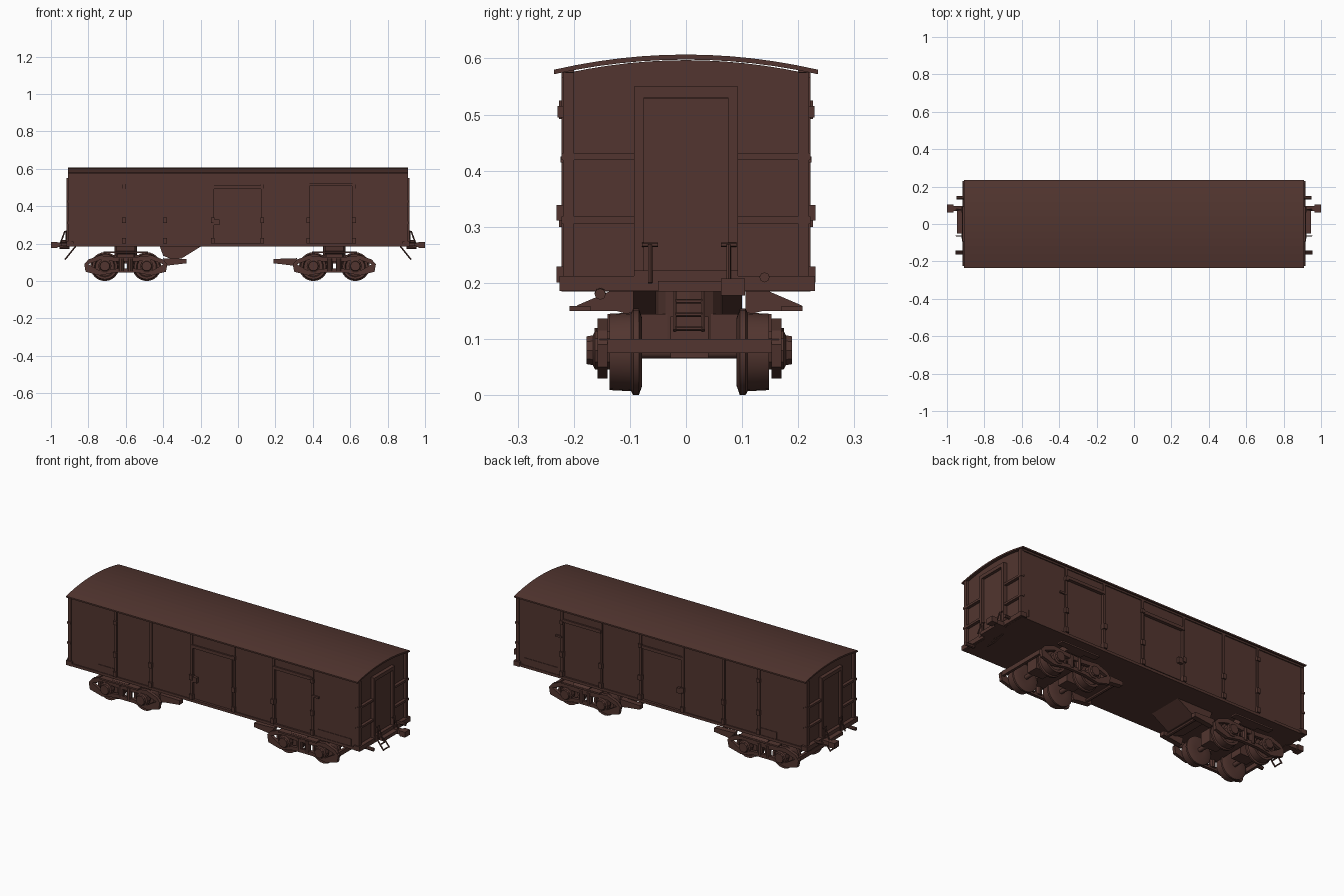
import bpy, bmesh, math
from mathutils import Vector, Matrix

if "Cube" in bpy.data.objects:
    bpy.data.objects.remove(bpy.data.objects["Cube"])

brown = bpy.data.materials.new("dark_brown_paint")
brown.diffuse_color = (0.084, 0.036, 0.029, 1)
brown.use_nodes = True
brown.node_tree.nodes["Principled BSDF"].inputs["Base Color"].default_value = brown.diffuse_color


def finish(name, bm):
    bmesh.ops.recalc_face_normals(bm, faces=bm.faces)
    me = bpy.data.meshes.new(name)
    bm.to_mesh(me)
    bm.free()
    me.materials.append(brown)
    ob = bpy.data.objects.new(name, me)
    bpy.context.collection.objects.link(ob)
    return ob


def box(name, x0, x1, y0, y1, z0, z1):
    bm = bmesh.new()
    size = (abs(x1 - x0), abs(y1 - y0), abs(z1 - z0))
    mid = Vector(((x0 + x1) / 2, (y0 + y1) / 2, (z0 + z1) / 2))
    bmesh.ops.create_cube(bm, size=1, matrix=Matrix.Translation(mid) @ Matrix.Diagonal((*size, 1)))
    return finish(name, bm)


def prism(name, pts, a, b, axis):
    """Extrude a profile from a to b: (y, z) points along x, or (x, z) points along y."""
    bm = bmesh.new()
    put = (lambda p, t: (t, p[0], p[1])) if axis == 'x' else (lambda p, t: (p[0], t, p[1]))
    lo = [bm.verts.new(put(p, a)) for p in pts]
    hi = [bm.verts.new(put(p, b)) for p in pts]
    bm.faces.new(lo)
    bm.faces.new(hi)
    for i in range(len(pts)):
        j = (i + 1) % len(pts)
        bm.faces.new((lo[i], lo[j], hi[j], hi[i]))
    return finish(name, bm)


def rod(name, p, q, r, n=8):
    p, q = Vector(p), Vector(q)
    bm = bmesh.new()
    m = Matrix.Translation((p + q) / 2) @ (q - p).to_track_quat('Z', 'Y').to_matrix().to_4x4()
    bmesh.ops.create_cone(bm, cap_ends=True, segments=n, radius1=r, radius2=r, depth=(q - p).length, matrix=m)
    return finish(name, bm)


def lathe_y(name, x, z, prof, n=24):
    """Spin (y, radius) points about an axis parallel to y."""
    bm = bmesh.new()
    rings = [[bm.verts.new((x + r * math.cos(2 * math.pi * k / n), y, z + r * math.sin(2 * math.pi * k / n)))
              for k in range(n)] for y, r in prof]
    for a, b in zip(rings, rings[1:]):
        for k in range(n):
            j = (k + 1) % n
            bm.faces.new((a[k], a[j], b[j], b[k]))
    bm.faces.new(rings[0])
    bm.faces.new(rings[-1])
    return finish(name, bm)


def arc(half, z_edge, z_top, n=12):
    pts = []
    for i in range(n + 1):
        t = -1 + 2 * i / n
        pts.append((half * t, z_top - (z_top - z_edge) * t * t))
    return pts


# body shell and curved roof
prism("body", [(0.208, 0.19), (-0.208, 0.19)] + arc(0.208, 0.575, 0.597), -0.895, 0.895, 'x')
prism("roof", arc(0.235, 0.580, 0.607) + arc(0.235, 0.572, 0.598)[::-1], -0.91, 0.91, 'x')
box("underframe", -0.905, 0.905, -0.222, 0.222, 0.185, 0.2)

# side walls: panels between ribs, doors set back
ribs = [-0.905, -0.61, -0.39, -0.135, 0.13, 0.375, 0.62, 0.905]
for s in (-1, 1):
    for i, (a, b) in enumerate(zip(ribs, ribs[1:])):
        if i == 3:      # middle door
            box("middle_door", a + .02, b - .02, s * .2, s * .211, .21, .49)
            box("middle_door_header", a, b, s * .2, s * .217, .51, .576)
            box("middle_door_rail", a, b, s * .2, s * .226, .492, .51)
            box("middle_door_handle", a + .005, a + .035, s * .2, s * .226, .30, .33)
        elif i == 5:    # end door
            box("end_side_door", a + .015, b - .015, s * .2, s * .212, .2, .505)
            box("end_door_header", a, b, s * .2, s * .217, .525, .576)
            box("end_door_rail", a, b, s * .2, s * .226, .508, .525)
        else:
            box("side_panel", a, b, s * .2, s * .216, .19, .576)
    for x in ribs[1:-1]:
        box("side_rib", x - .007, x + .007, s * .2, s * .222, .19, .577)
        for z in (0.325, 0.215):
            box("rib_bracket", x - .01, x + .01, s * .2, s * .231, z - .014, z + .014)
    for x in (-0.61, 0.13, 0.62):
        box("rib_hinge", x - .01, x + .01, s * .2, s * .229, .495, .515)
    box("eaves_strip", -.9, .9, s * .2, s * .222, .565, .58)
    box("low_plate", .65, .86, s * .2, s * .219, .2, .24)
    box("left_low_plate", -.72, -.62, s * .2, s * .219, .2, .24)
    box("grab_rail", .62, .66, s * .2, s * .224, .415, .425)

# end walls: corner posts, ribs, door frame and platform gear
for e in (-1, 1):
    X = lambda v: e * v
    for s in (-1, 1):
        box("corner_post", X(.89), X(.91), s * .2, s * .219, .2, .575)
        for z in (0.425, 0.312):
            box("end_rib", X(.89), X(.912), s * .09, s * .222, z - .006, z + .006)
        box("end_door_post", X(.89), X(.916), s * .075, s * .093, .2, .55)
        # triangular handrail and its foot
        y = .006 + s * .07
        rod("hand_rail", (X(.925), y, .268), (X(.95), y, .2), .004, 6)
        rod("hand_rail_post", (X(.92), y, .2), (X(.92), y, .268), .004, 6)
        rod("hand_rail_top", (X(.92), y - .014, .268), (X(.92), y + .014, .268), .004, 6)
    box("end_door_top", X(.89), X(.916), -.093, .093, .53, .55)
    box("end_door_sill", X(.89), X(.92), -.093, .093, .2, .222)
    box("end_door", X(.88), X(.9), -.075, .075, .22, .53)
    box("end_beam", X(.88), X(.918), -.225, .23, .186, .212)
    box("end_platform", X(.9), X(.947), -.05, .085, .185, .203)
    # coupler
    box("coupler_shank", X(.9), X(.97), .07, .097, .182, .205)
    box("coupler_head", X(.965), X(1.0), .062, .105, .178, .208)
    # hoses beside the coupler
    rod("air_hose", (X(.9), -.153, .182), (X(.955), -.153, .18), .01, 8)
    rod("brake_valve", (X(.9), .14, .21), (X(.95), .14, .21), .009, 8)
    # sloping ladder under the coupler
    for y in (-.02, .03):
        rod("ladder_side", (X(.865), y, .19), (X(.925), y, .115), .004, 6)
    for t in (.3, .62, .95):
        x, z = X(.865 + .06 * t), .19 - .075 * t
        rod("ladder_rung", (x, -.02, z), (x, .03, z), .004, 6)

# bogies
Y0, ZA = 0.006, 0.077
wheels = []
for c, inward in ((-0.60, 1), (0.515, -1)):
    for dx in (-.112, .112):
        x = c + dx
        wheels.append(rod("axle", (x, Y0 - .16, ZA), (x, Y0 + .16, ZA), .012, 12))
        for s in (-1, 1):
            prof = [(.084, .03), (.084, .06), (.09, .077), (.1, .077), (.104, .07), (.142, .068),
                    (.142, .055), (.13, .05), (.13, .028), (.146, .024)]
            wheels.append(lathe_y("wheel", x, ZA, [(Y0 + s * y, r) for y, r in prof]))
            wheels.append(lathe_y("axle_box", x, ZA + .003, [(Y0 + s * y, r) for y, r in
                                  ((.14, .036), (.168, .036), (.172, .028), (.183, .026))], 10))
    for s in (-1, 1):
        ya, yb = Y0 + s * .146, Y0 + s * .164
        # arch bars with open windows between
        top = [(-.222, .09), (-.2, .115), (-.14, .137), (-.05, .128), (.05, .128), (.14, .137), (.2, .115), (.222, .09)]
        low = [(.2, .09), (.14, .112), (.05, .104), (-.05, .104), (-.14, .112), (-.2, .09)]
        prism("upper_frame_bar", [(c + x, z) for x, z in top + low], ya, yb, 'y')
        bot = [(-.222, .09), (-.215, .05), (-.14, .03), (-.06, .045), (.06, .045), (.14, .03), (.215, .05), (.222, .09)]
        inn = [(.2, .09), (.14, .055), (.05, .066), (-.05, .066), (-.14, .055), (-.2, .09)]
        prism("lower_frame_bar", [(c + x, z) for x, z in bot + inn], ya, yb, 'y')
        for dx in (-.024, .024):
            wheels.append(rod("spring", (c + dx, Y0 + s * .152, .055), (c + dx, Y0 + s * .152, .12), .017, 10))
        # bolster wings and brake arms
        prism("bolster_wing", [(Y0 + s * .1, .142), (Y0 + s * .13, .15), (Y0 + s * .2, .15),
                               (Y0 + s * .2, .16), (Y0 + s * .13, .19), (Y0 + s * .1, .19)], c - .05, c + .05, 'x')
        box("bogie_side_plate", c - .12, c + .12, s * .17, s * .208, .15, .159)
        prism("brake_arm", [(c + inward * .21, .08), (c + inward * .24, .085), (c + inward * .325, .095),
                            (c + inward * .325, .118), (c + inward * .2, .122)],
              Y0 + s * .105, Y0 + s * .135, 'y')
    rod("brake_beam", (c + inward * .295, Y0 - .12, .105), (c + inward * .295, Y0 + .12, .105), .01, 8)
    box("bolster", c - .045, c + .045, Y0 - .146, Y0 + .146, .095, .145)
    rod("centre_pivot", (c, Y0, .1), (c, Y0, .19), .06, 16)
    # motor casings around the axles
    for dx in (-.112, .112):
        box("motor_casing", c + dx * .45, c + dx * 1.3, Y0 - .034, Y0 + .034, .066, .14)
    box("bogie_end_tie", c - inward * .215, c - inward * .2, Y0 - .16, Y0 + .16, .075, .1)

# equipment box under the floor
prism("under_floor_box", [(-.42, .19), (-.19, .19), (-.30, .122), (-.345, .113), (-.40, .135)], -.1, .1, 'y')

# round parts get smooth shading with crisp edges
for ob in wheels:
    ob.select_set(True)
bpy.context.view_layer.objects.active = wheels[0]
bpy.ops.object.shade_smooth_by_angle(angle=math.radians(35))
